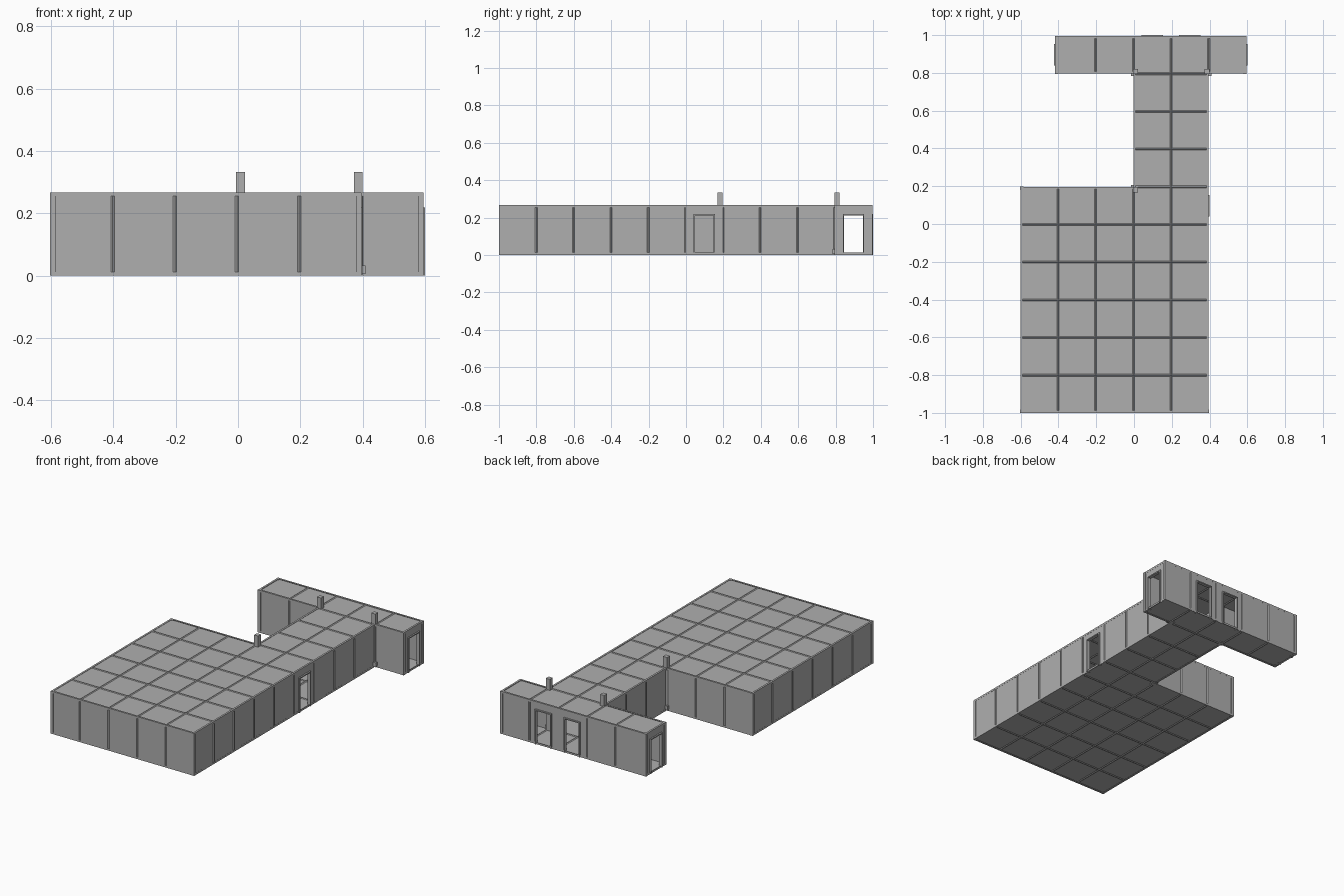
import bpy, bmesh
from mathutils import Matrix, Vector

cube = bpy.data.objects.get("Cube")
if cube:
    bpy.data.objects.remove(cube, do_unlink=True)

STEP = 0.1995      # module size
HEIGHT = 0.267
THICK = 0.012
DOOR_W, DOOR_H = 0.1, 0.212

grey = bpy.data.materials.new("plain_grey")
grey.use_nodes = True
COLOUR = (0.43, 0.43, 0.43, 1)
grey.diffuse_color = COLOUR
grey.node_tree.nodes["Principled BSDF"].inputs["Base Color"].default_value = COLOUR


def box(bm, lo, hi, mat=Matrix()):
    lo, hi = Vector(lo), Vector(hi)
    made = bmesh.ops.create_cube(bm, size=1, matrix=mat @ Matrix.Translation((lo + hi) / 2)
                                 @ Matrix.Diagonal((*(hi - lo), 1)))
    return list({f for v in made["verts"] for f in v.link_faces})


def panel(bm, w, h, mat):
    """Slab with its outer face at local z = 0, sunk inside a narrow border on both sides."""
    faces = box(bm, (-w / 2, -h / 2, -THICK), (w / 2, h / 2, 0), mat)
    normal = mat.to_3x3().col[2]
    for f in faces:
        f.normal_update()
    sides = [f for f in faces if abs(f.normal.dot(normal)) > 0.9]
    bmesh.ops.inset_individual(bm, faces=sides, thickness=0.008, depth=-0.004)


def door_panel(bm, w, h, mat):
    """Wall slab with an open doorway."""
    a, top = DOOR_W / 2, DOOR_H - h / 2
    for s in (-1, 1):
        x0, x1 = sorted((s * a, s * w / 2))
        box(bm, (x0, -h / 2, -THICK), (x1, h / 2, -0.004), mat)
        x0, x1 = sorted((s * (w / 2 - 0.008), s * w / 2))
        box(bm, (x0, -h / 2, -THICK), (x1, h / 2, 0), mat)
    box(bm, (-a, top, -THICK), (a, h / 2, -0.004), mat)
    box(bm, (-w / 2, h / 2 - 0.008, -THICK), (w / 2, h / 2, 0), mat)


def door_frame(bm, w, h, mat):
    """Proud trim around the doorway."""
    a, top, t = DOOR_W / 2, DOOR_H - h / 2, 0.007
    for x in (-a - t, a):
        box(bm, (x, -h / 2, -THICK - 0.004), (x + t, top + t, 0.005), mat)
    box(bm, (-a, top, -THICK - 0.004), (a, top + t, 0.005), mat)


def finish(name, bm):
    mesh = bpy.data.meshes.new(name)
    bm.to_mesh(mesh)
    bm.free()
    mesh.materials.append(grey)
    bpy.context.collection.objects.link(bpy.data.objects.new(name, mesh))


# Plan: wide hall, corridor and cross wing
cells = {(i, j) for i in range(5) for j in range(6)}
cells |= {(i, j) for i in (3, 4) for j in (6, 7, 8)}
cells |= {(i, 9) for i in range(1, 6)}
doors = {(4, 5, 1, 0), (5, 9, 1, 0), (1, 9, -1, 0), (3, 9, 0, 1), (4, 9, 0, 1)}


def edges(i, j):
    x0, y0 = -0.602 + STEP * i, -1 + STEP * j
    west = x0 - 0.016 if (i, j) == (1, 9) else x0
    return west, x0 + STEP, y0, y0 + STEP


floor, roof, walls, frames = (bmesh.new() for _ in range(4))
for i, j in sorted(cells):
    x0, x1, y0, y1 = edges(i, j)
    w, d, cx, cy = x1 - x0, y1 - y0, (x0 + x1) / 2, (y0 + y1) / 2
    panel(roof, w, d, Matrix.Translation((cx, cy, HEIGHT)))
    panel(floor, w, d, Matrix.Translation((cx, cy, 0)) @ Matrix.Diagonal((1, -1, -1, 1)))
    for nx, ny in ((1, 0), (-1, 0), (0, 1), (0, -1)):
        if (i + nx, j + ny) in cells:
            continue
        n, up = Vector((nx, ny, 0)), Vector((0, 0, 1))
        mat = Matrix((up.cross(n), up, n)).transposed().to_4x4()
        mat.translation = (cx + nx * w / 2, cy + ny * d / 2, HEIGHT / 2)
        width = d if nx else w
        if (i, j, nx, ny) in doors:
            door_panel(walls, width, HEIGHT, mat)
            door_frame(frames, width, HEIGHT, mat)
        else:
            panel(walls, width, HEIGHT, mat)
finish("floor_panels", floor)
finish("roof_panels", roof)
finish("wall_panels", walls)
finish("door_frames", frames)

# Tall posts with small feet at the inner corners
posts = bmesh.new()
for x, y, sx, sy in ((0.008, 0.807, -1, -1), (0.386, 0.807, 1, -1), (0.008, 0.182, -1, 1)):
    box(posts, (x - 0.014, y - 0.014, 0), (x + 0.014, y + 0.014, 0.333))
    fx, fy = x + sx * 0.009, y + sy * 0.009
    box(posts, (fx - 0.015, fy - 0.015, 0.005), (fx + 0.015, fy + 0.015, 0.033))
finish("corner_posts", posts)

# Slim trims on the outer corners
trims = bmesh.new()
for i, j, sx, sy in ((0, 0, -1, -1), (4, 0, 1, -1), (0, 5, -1, 1), (1, 9, -1, -1),
                     (1, 9, -1, 1), (5, 9, 1, -1), (5, 9, 1, 1)):
    x0, x1, y0, y1 = edges(i, j)
    x = (x1 if sx > 0 else x0) - sx * 0.008
    y = (y1 if sy > 0 else y0) - sy * 0.008
    box(trims, (x - 0.009, y - 0.009, 0), (x + 0.009, y + 0.009, HEIGHT))
finish("corner_trims", trims)
